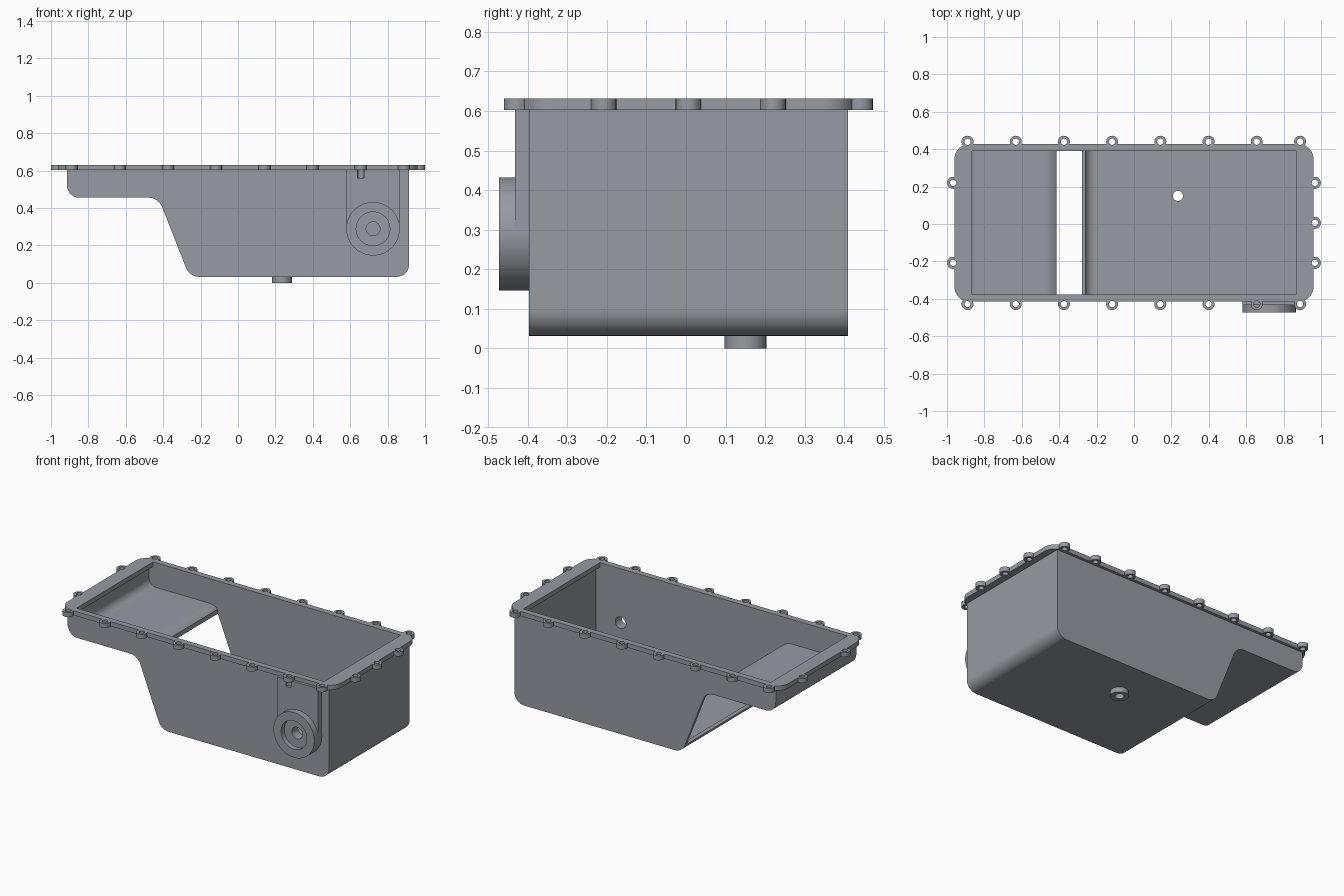
import bpy, bmesh, math
from mathutils import Vector, Matrix

if "Cube" in bpy.data.objects:
    bpy.data.objects.remove(bpy.data.objects["Cube"])

CY = 0.006          # y centre of pan and flange
WALL = 0.02

metal = bpy.data.materials.new("cast grey metal")
metal.diffuse_color = (0.31, 0.325, 0.36, 1)
metal.use_nodes = True
metal.node_tree.nodes["Principled BSDF"].inputs["Base Color"].default_value = metal.diffuse_color


def prism(name, pts, lo, hi, axis="z"):
    """Extrude a 2D outline along z (points x,y) or along y (points x,z)."""
    place = (lambda p, h: (p[0], p[1], h)) if axis == "z" else (lambda p, h: (p[0], h, p[1]))
    bm = bmesh.new()
    a = [bm.verts.new(place(p, lo)) for p in pts]
    b = [bm.verts.new(place(p, hi)) for p in pts]
    bm.faces.new(a)
    bm.faces.new(b[::-1])
    n = len(pts)
    for i in range(n):
        j = (i + 1) % n
        bm.faces.new((a[i], b[i], b[j], a[j]))
    bmesh.ops.recalc_face_normals(bm, faces=bm.faces)
    me = bpy.data.meshes.new(name)
    bm.to_mesh(me)
    bm.free()
    me.materials.append(metal)
    ob = bpy.data.objects.new(name, me)
    bpy.context.collection.objects.link(ob)
    return ob


def circle(x, y, r, n=32):
    return [(x + r * math.cos(2 * math.pi * i / n), y + r * math.sin(2 * math.pi * i / n)) for i in range(n)]


def rect(x0, x1, y0, y1):
    return [(x0, y0), (x1, y0), (x1, y1), (x0, y1)]


def activate(ob):
    bpy.ops.object.select_all(action="DESELECT")
    ob.select_set(True)
    bpy.context.view_layer.objects.active = ob


def boolean(ob, tool, op="DIFFERENCE"):
    activate(ob)
    m = ob.modifiers.new("cut", "BOOLEAN")
    m.operation, m.object, m.solver = op, tool, "EXACT"
    bpy.ops.object.modifier_apply(modifier=m.name)
    bpy.data.objects.remove(tool)


def finish(ob):
    activate(ob)
    bpy.ops.object.shade_smooth_by_angle(angle=math.radians(30))
    m = ob.modifiers.new("flat_normals", "WEIGHTED_NORMAL")
    m.keep_sharp = True


def arc(prev, corner, nxt, r, d, n=12):
    """Fillet one corner of a path, shifted d to the left of it."""
    p = Vector(corner)
    u, v = (p - Vector(prev)).normalized(), (Vector(nxt) - p).normalized()
    s = 1 if u.x * v.y - u.y * v.x > 0 else -1
    th = math.acos(u.dot(v))
    nu = Vector((-u.y, u.x))
    c = p - u * r * math.tan(th / 2) + nu * s * r
    return [tuple(c - s * (r - s * d) * (Matrix.Rotation(s * th * k / n, 2) @ nu)) for k in range(n + 1)]


# Pan side outline: shallow end, slope, deep sump
path = [(-0.915, 0.605), (-0.915, 0.455), (-0.425, 0.455),
        (-0.259, 0.032), (0.915, 0.032), (0.915, 0.605)]
radii = [0, 0.068, 0.077, 0.077, 0.068]


def arcs(d):
    return [arc(path[i - 1], path[i], path[i + 1], radii[i], d) for i in range(1, 5)]


pan = prism("pan_body", [path[0]] + sum(arcs(0), []) + [path[5]], CY - 0.403, CY + 0.403, "y")

# Hollow, left open between the walls along the slope
a1, a2, a3, a4 = arcs(WALL)
a2 = a2[:8]
gap = [(a2[-1][0], 0.15), (a3[0][0] - 0.07, a3[0][1] - 0.027)]
inside = ([(-0.915 + WALL, 0.7)] + a1 + a2 + gap + a3 + a4 + [(0.915 - WALL, 0.7)])
boolean(pan, prism("hollow", inside, CY - 0.383, CY + 0.383, "y"))

# Drain boss under the sump
DX, DY = 0.235, 0.15
boolean(pan, prism("drain_hole", circle(DX, DY, 0.027), -0.1, 0.2))
drain = prism("drain_boss", circle(DX, DY, 0.053), 0, 0.036)
boolean(drain, prism("drain_hole", circle(DX, DY, 0.027), -0.1, 0.2))

# Round side port with its raised pad
PX, PZ = 0.722, 0.289
port = prism("side_port", circle(PX, PZ, 0.143, 64), -0.472, -0.392, "y")
boolean(port, prism("recess", circle(PX, PZ, 0.09, 48), -0.6, -0.44, "y"))
pad = prism("port_pad", rect(PX - 0.142, PX + 0.142, PZ, 0.605), -0.432, -0.392, "y")
for part in (pan, port, pad):
    boolean(part, prism("port_hole", circle(PX, PZ, 0.037), -0.6, -0.3, "y"))

# Flange with rounded corners
HX, HY, R = 0.96, 0.421, 0.08
outline = []
for k, (sx, sy) in enumerate(((1, 1), (-1, 1), (-1, -1), (1, -1))):
    for i in range(11):
        t = math.pi / 2 * (k + i / 10)
        outline.append((sx * (HX - R) + R * math.cos(t), CY + sy * (HY - R) + R * math.sin(t)))
Z0, Z1 = 0.602, 0.631
flange = prism("flange", outline, Z0, Z1)
boolean(flange, prism("opening", rect(-0.867, 0.867, CY - 0.383, CY + 0.383), 0.5, 0.7))

# Bolt bosses around the flange
bolts = [(x, CY + s * 0.434) for s in (-1, 1)
         for x in [-0.89 + 0.2577 * i for i in range(7)] + [0.888]]
bolts += [(-0.967, CY + s * 0.214) for s in (-1, 1)]
bolts += [(0.967, CY + s * 0.214) for s in (-1, 0, 1)]
for x, y in bolts:
    boolean(flange, prism("boss", circle(x, y, 0.032, 24), Z0, Z1), "UNION")
for x, y in bolts:
    boolean(flange, prism("bolt_hole", circle(x, y, 0.017, 20), 0.5, 0.7))
    if abs(x - PX) < 0.142 and y < 0:      # blind hole continues into the pad
        boolean(pad, prism("bolt_hole", circle(x, y, 0.017, 20), 0.56, 0.7))

for ob in (pan, drain, port, pad, flange):
    finish(ob)
